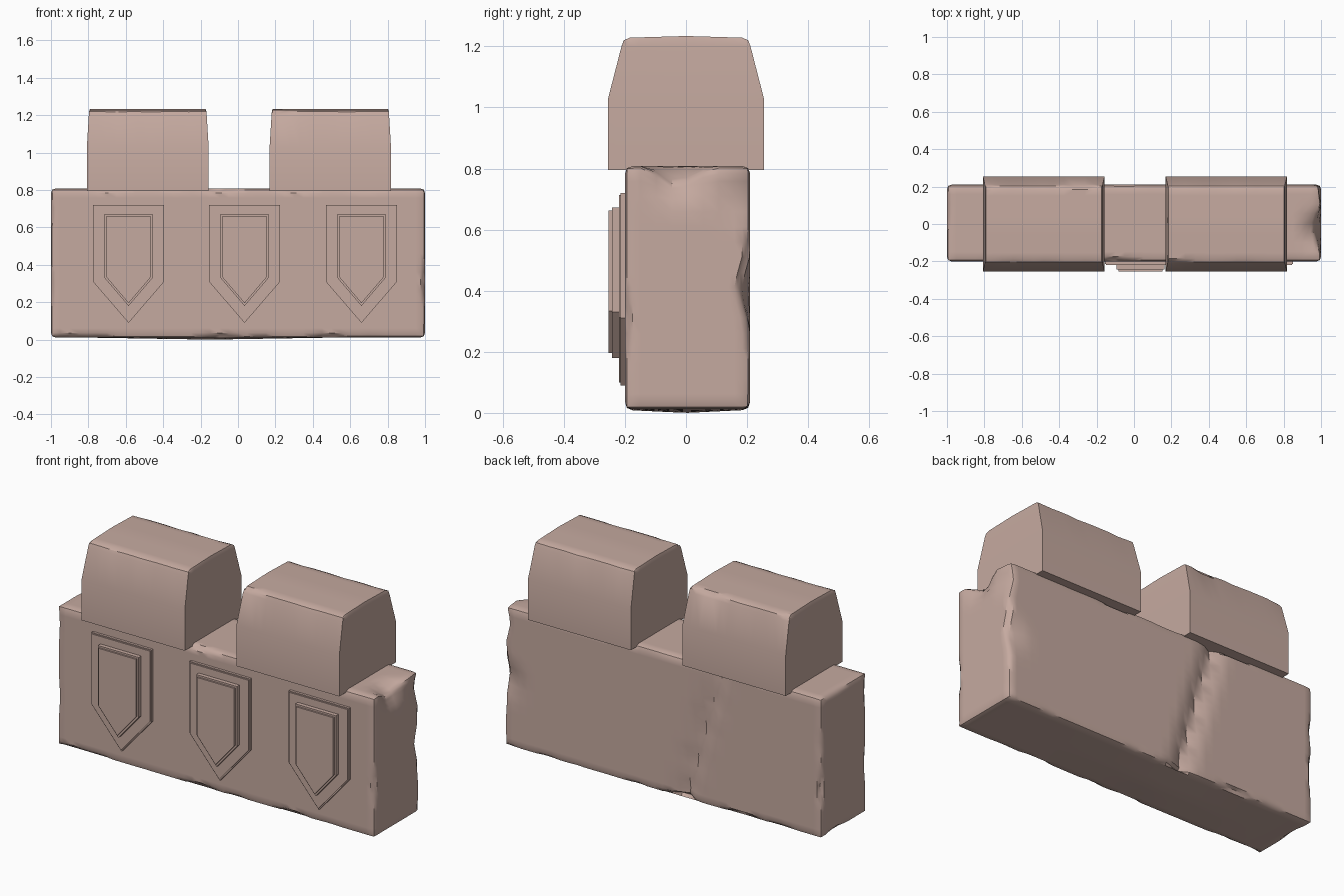
import bpy, bmesh, math
from mathutils import Vector, noise

if "Cube" in bpy.data.objects:
    bpy.data.objects.remove(bpy.data.objects["Cube"])

stone = bpy.data.materials.new("pinkish stone")
stone.use_nodes = True
COLOR = (0.56, 0.40, 0.35, 1)
stone.diffuse_color = COLOR
stone.node_tree.nodes["Principled BSDF"].inputs["Base Color"].default_value = COLOR


def finish(bm, name, angle=35):
    bmesh.ops.recalc_face_normals(bm, faces=bm.faces)
    mesh = bpy.data.meshes.new(name)
    bm.to_mesh(mesh)
    bm.free()
    mesh.materials.append(stone)
    ob = bpy.data.objects.new(name, mesh)
    bpy.context.collection.objects.link(ob)
    bpy.ops.object.select_all(action="DESELECT")
    ob.select_set(True)
    bpy.context.view_layer.objects.active = ob
    bpy.ops.object.shade_smooth_by_angle(angle=math.radians(angle))
    return ob


def block(low, high, cuts):
    """Box cut into a grid by slicing planes."""
    low, high = Vector(low), Vector(high)
    bm = bmesh.new()
    bmesh.ops.create_cube(bm, size=1)
    for v in bm.verts:
        v.co = (low + high) / 2 + v.co * (high - low)
    for axis, positions in enumerate(cuts):
        for p in positions:
            co, no = Vector(), Vector()
            co[axis], no[axis] = p, 1
            bmesh.ops.bisect_plane(bm, geom=bm.verts[:] + bm.edges[:] + bm.faces[:],
                                   plane_co=co, plane_no=no)
    return bm


def steps(a, b, n):
    return [a + (b - a) * i / n for i in range(1, n)]


def wear_edges(bm, low, high, depth, seed):
    """Pull the box edges inwards by an uneven amount."""
    mid = (Vector(low) + Vector(high)) / 2
    for v in bm.verts:
        outer = [a for a in range(3) if min(abs(v.co[a] - low[a]), abs(v.co[a] - high[a])) < 1e-4]
        if len(outer) > 1:
            n = noise.noise(v.co * 5 + Vector((seed, 0, 0)))
            pull = depth * (0.5 + max(0, n) * 2)
            for a in outer:
                v.co[a] += pull if v.co[a] < mid[a] else -pull


def near(co, target, radius):
    return max(0, 1 - (co - Vector(target)).length / radius)


# Wall body, with margin cuts that leave a narrow worn rim
LOW, HIGH = (-1, -0.2, 0.012), (1, 0.21, 0.808)
RIM = 0.025
cuts = [[LOW[a] + RIM, HIGH[a] - RIM] + steps(LOW[a], HIGH[a], n)
        for a, n in enumerate((40, 8, 16))]
bm = block(LOW, HIGH, cuts)
back = [v for v in bm.verts if v.co.y > HIGH[1] - 1e-4]
base = [v for v in bm.verts if v.co.z < LOW[2] + 1e-4]
wear_edges(bm, LOW, HIGH, 0.013, 3)
# Slanted crack down the back
for v in back:
    line = -0.13 - 0.28 * v.co.z + 0.03 * noise.noise(Vector((0, 0, v.co.z * 9)))
    v.co.y -= 0.04 * max(0, 1 - abs(v.co.x - line) / 0.07)
# Slightly bellied underside
for v in base:
    v.co.z -= 0.012 * max(0, 1 - abs(v.co.x + 0.15) / 0.7) * (1 - abs(v.co.y) / 0.25)
# Broken corners at the left end
for v in bm.verts:
    co = v.co.copy()
    v.co.z -= 0.06 * near(co, (1, -0.03, 0.8), 0.11)
    v.co.x -= 0.04 * near(co, (1, -0.03, 0.8), 0.13)
    v.co.y -= 0.035 * near(co, (1, 0.21, 0.4), 0.12)
    v.co.x -= 0.03 * near(co, (1, 0.21, 0.72), 0.12)
finish(bm, "wall")


# Merlons: upright lower half, tapering upper half
def merlon(name, x0, x1, seed):
    low, high = (x0, -0.255, 0.795), (x1, 0.255, 1.228)
    shoulder = 1.03
    bm = block(low, high, [[x0 + 0.02, x1 - 0.02] + steps(x0, x1, 12),
                           [-0.23, 0.23] + steps(-0.255, 0.255, 8), [shoulder, 1.2]])
    for v in bm.verts:
        x, y, z = v.co
        rise = max(0, (z - shoulder) / (high[2] - shoulder))
        top = z > high[2] - 1e-4
        side = abs(y) > 0.254
        end = min(x - x0, x1 - x) < 1e-4
        v.co.y *= 1 - 0.2 * rise
        chip = max(0, noise.noise(Vector((x * 6 + seed, y * 4, 0))))
        if top and (side or end):
            v.co.z -= 0.008 + 0.025 * chip
        elif top:
            v.co.z += 0.006 * (1 - abs(y) / 0.255)
        if top and side:
            v.co.y *= 1 - 0.06 * chip
        if end:
            v.co.x += (0.004 + 0.012 * rise) * (1 if x < (x0 + x1) / 2 else -1)
    finish(bm, name, 30)


merlon("right_merlon", -0.812, -0.153, 2.3)
merlon("left_merlon", 0.165, 0.822, 7.1)


# Shields: two stacked plates with a pointed foot
def plate(name, x, half, top, hip, tip, front, bevel):
    bm = bmesh.new()
    outline = [(-half, top), (half, top), (half, hip), (0, tip), (-half, hip)]
    face = bm.faces.new([bm.verts.new((x + px, -0.18, pz)) for px, pz in outline])
    moved = bmesh.ops.extrude_face_region(bm, geom=[face])["geom"]
    cap = [v for v in moved if isinstance(v, bmesh.types.BMVert)]
    for v in cap:
        v.co.y = front
    rim = [e for e in bm.edges if all(v in cap for v in e.verts)]
    bmesh.ops.bevel(bm, geom=rim, offset=bevel, segments=2, affect="EDGES")
    finish(bm, name, 40)


for name, x in (("right", -0.585), ("middle", 0.035), ("left", 0.66)):
    plate(name + "_shield_border", x, 0.19, 0.72, 0.31, 0.09, -0.22, 0.006)
    plate(name + "_shield_panel", x, 0.128, 0.672, 0.33, 0.18, -0.253, 0.01)
